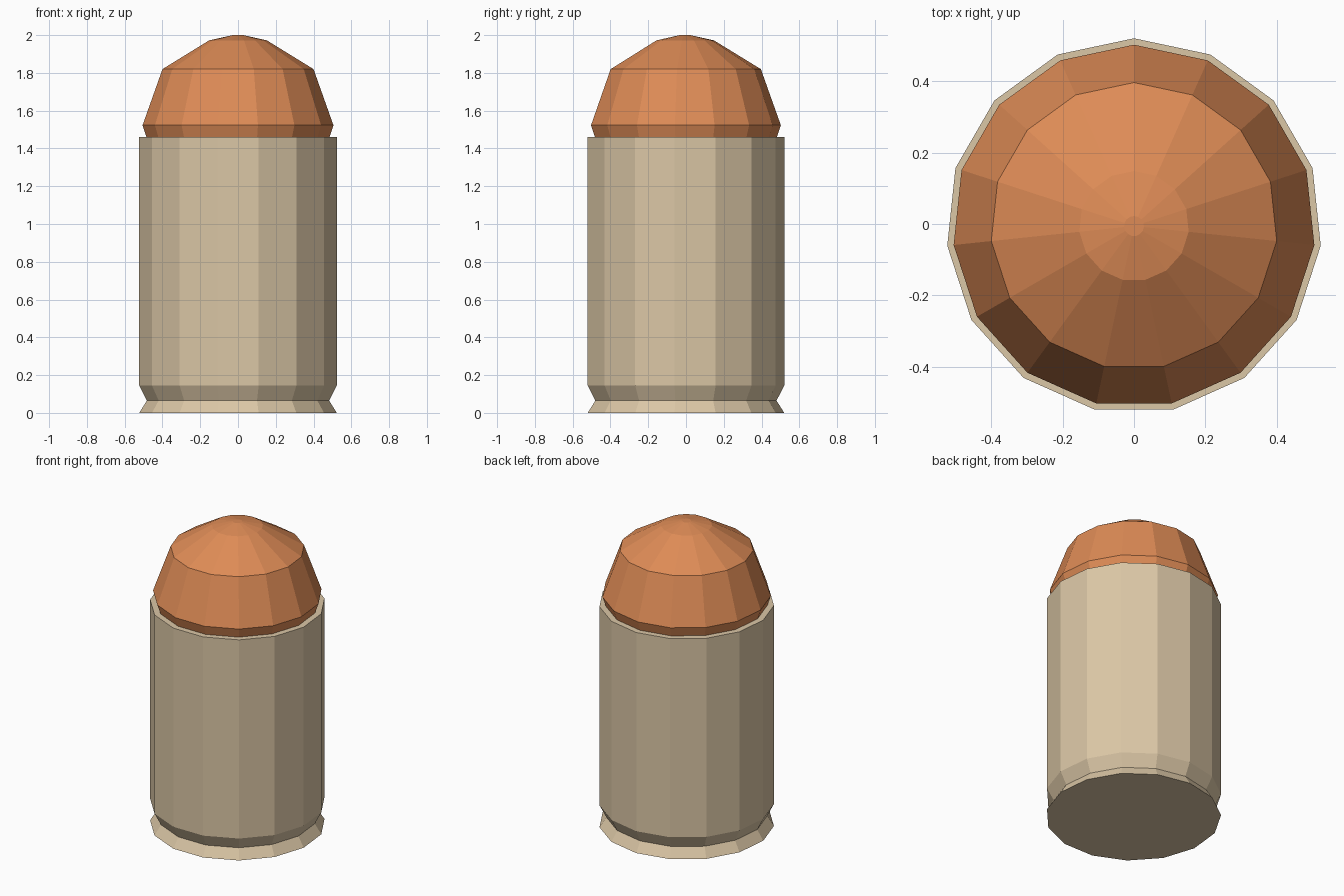
import bpy, bmesh
from math import sin, cos, pi

if "Cube" in bpy.data.objects:
    bpy.data.objects.remove(bpy.data.objects["Cube"])

SIDES = 15
SHIFT_Y = -0.526 * (1 - cos(pi / SIDES)) / 2   # odd side count: centre the bounds


def lathe(name, profile, color, cap_bottom=False, cap_top=False):
    """Revolve (radius, z) points, with one corner pointing to +y."""
    bm = bmesh.new()
    rings = []
    for r, z in profile:
        angles = [2 * pi * i / SIDES for i in range(SIDES)]
        rings.append([bm.verts.new((-r * sin(a), r * cos(a) + SHIFT_Y, z)) for a in angles])
    for lo, hi in zip(rings, rings[1:]):
        for i in range(SIDES):
            j = (i + 1) % SIDES
            bm.faces.new((lo[i], lo[j], hi[j], hi[i]))
    if cap_bottom:
        bm.faces.new(rings[0][::-1])
    if cap_top:
        bm.faces.new(rings[-1])
    mesh = bpy.data.meshes.new(name)
    bm.to_mesh(mesh)
    bm.free()
    obj = bpy.data.objects.new(name, mesh)
    bpy.context.collection.objects.link(obj)
    mat = bpy.data.materials.new(name + "_color")
    mat.diffuse_color = color
    mat.use_nodes = True
    mat.node_tree.nodes["Principled BSDF"].inputs["Base Color"].default_value = mat.diffuse_color
    mesh.materials.append(mat)
    return obj


# Casing: flared rim, extractor groove, straight wall, flat mouth lip
lathe("casing",
      [(0.526, 0), (0.485, 0.065), (0.526, 0.145), (0.526, 1.46), (0.487, 1.46)],
      (0.71, 0.57, 0.38, 1), cap_bottom=True)

# Bullet: undercut seat, tapered ogive, blunt tip; its base sits on the mouth lip
lathe("bullet",
      [(0.487, 1.46), (0.508, 1.523), (0.402, 1.82), (0.154, 1.972), (0.028, 2.0)],
      (0.73, 0.26, 0.093, 1), cap_top=True)
